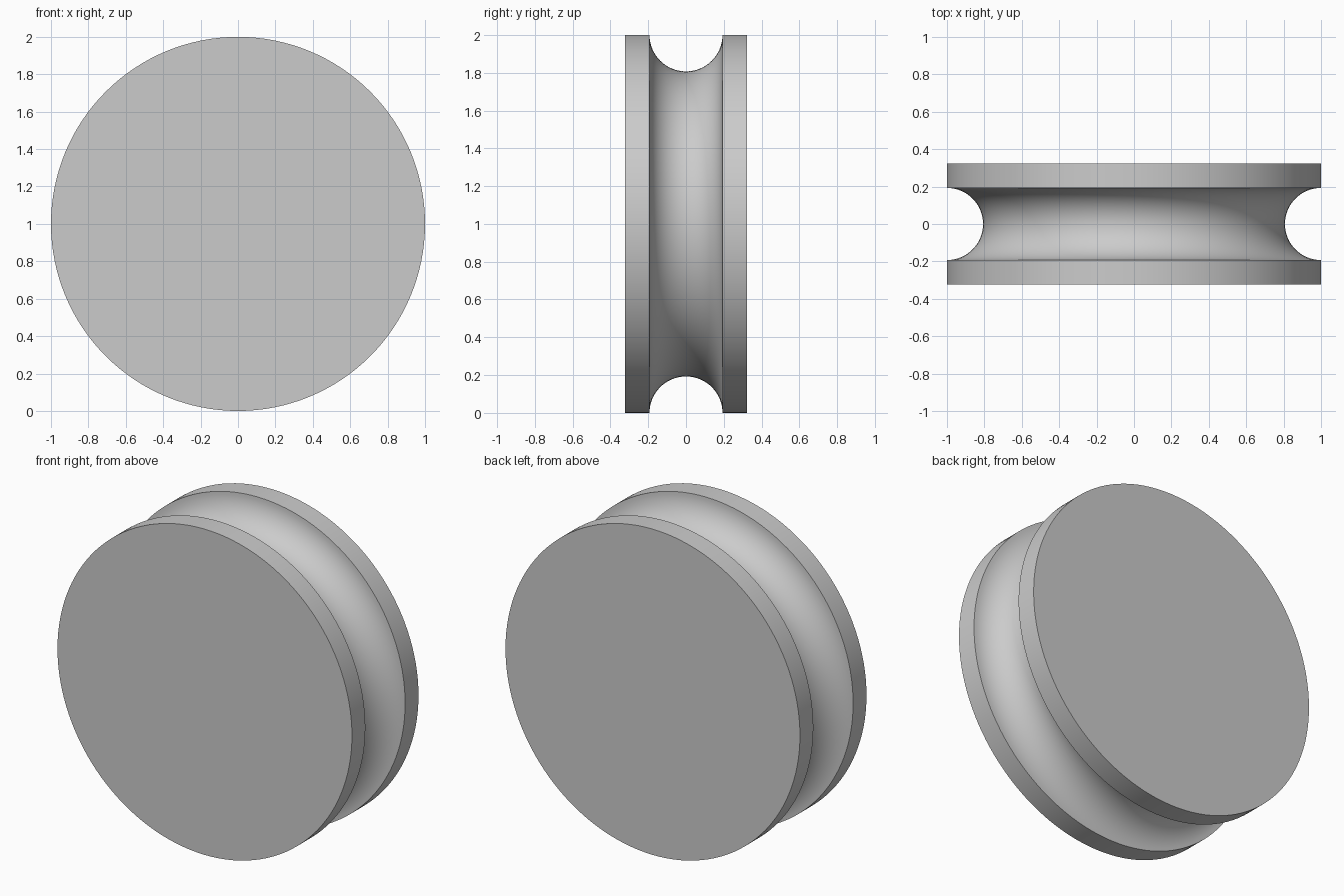
import bpy
import bmesh
import math
from mathutils import Vector

cube = bpy.data.objects.get("Cube")
if cube:
    bpy.data.objects.remove(cube, do_unlink=True)

RADIUS = 1.0
HALF_WIDTH = 0.323
GROOVE = 0.193
SEGMENTS = 128
ARC_STEPS = 32

# Plain grey material
grey = bpy.data.materials.new("plain grey")
grey.use_nodes = True
colour = (0.6, 0.6, 0.6, 1.0)
grey.diffuse_color = colour
grey.node_tree.nodes["Principled BSDF"].inputs["Base Color"].default_value = colour

# Rim profile as (y, radius): flat lip, semicircular groove, flat lip
profile = [(-HALF_WIDTH, RADIUS)]
for i in range(ARC_STEPS + 1):
    a = math.pi * i / ARC_STEPS
    profile.append((-GROOVE * math.cos(a), RADIUS - GROOVE * math.sin(a)))
profile.append((HALF_WIDTH, RADIUS))

# Sweep the profile around the y axis
bm = bmesh.new()
rings = []
for y, r in profile:
    ring = []
    for s in range(SEGMENTS):
        t = math.tau * s / SEGMENTS
        ring.append(bm.verts.new(Vector((r * math.cos(t), y, RADIUS + r * math.sin(t)))))
    rings.append(ring)
for lower, upper in zip(rings, rings[1:]):
    for s in range(SEGMENTS):
        n = (s + 1) % SEGMENTS
        bm.faces.new((lower[s], lower[n], upper[n], upper[s]))

# Flat discs closing both sides
bm.faces.new(rings[0])
bm.faces.new(rings[-1])
bmesh.ops.recalc_face_normals(bm, faces=bm.faces)

mesh = bpy.data.meshes.new("grooved_wheel")
bm.to_mesh(mesh)
bm.free()
mesh.materials.append(grey)
wheel = bpy.data.objects.new("grooved_wheel", mesh)
bpy.context.collection.objects.link(wheel)

# Smooth rim and groove, crisp lip edges
bpy.ops.object.select_all(action="DESELECT")
wheel.select_set(True)
bpy.context.view_layer.objects.active = wheel
bpy.ops.object.shade_smooth_by_angle(angle=math.radians(30))
